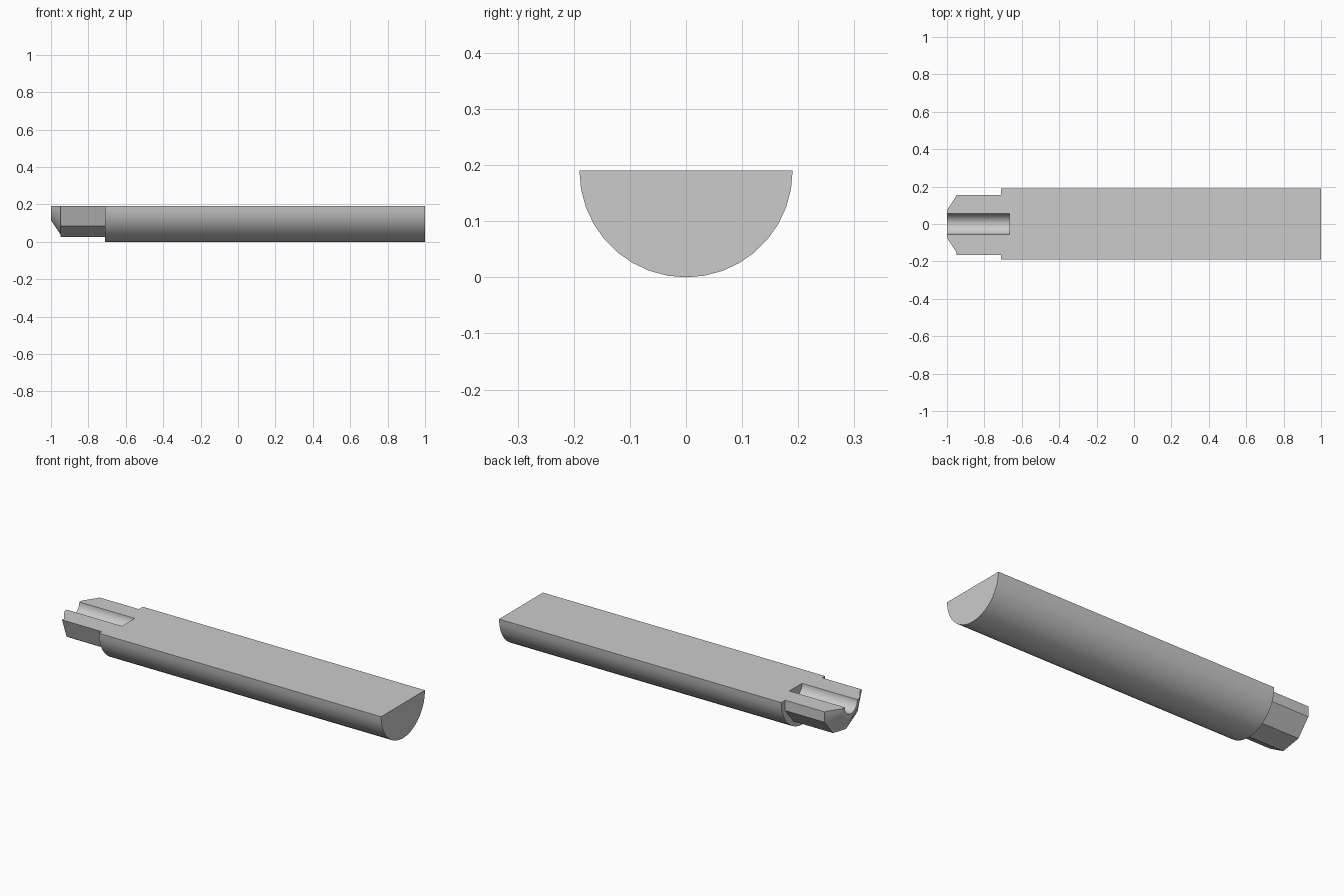
import bpy
import bmesh
from math import cos, sin, tau

cube = bpy.data.objects.get("Cube")
if cube:
    bpy.data.objects.remove(cube, do_unlink=True)

AXIS_Z = 0.19

grey = bpy.data.materials.new("plain_grey")
grey.use_nodes = True
grey.diffuse_color = (0.6, 0.6, 0.6, 1)
grey.node_tree.nodes["Principled BSDF"].inputs["Base Color"].default_value = grey.diffuse_color


def add_object(name, bm):
    bmesh.ops.recalc_face_normals(bm, faces=bm.faces)
    mesh = bpy.data.meshes.new(name)
    bm.to_mesh(mesh)
    bm.free()
    mesh.materials.append(grey)
    obj = bpy.data.objects.new(name, mesh)
    bpy.context.collection.objects.link(obj)
    return obj


def turned(name, profile, sides, start=0.0):
    """Closed solid around the x axis from (x, radius) pairs."""
    bm = bmesh.new()
    rings = []
    for x, r in profile:
        angles = [start + tau * i / sides for i in range(sides)]
        rings.append([bm.verts.new((x, r * cos(a), AXIS_Z - r * sin(a))) for a in angles])
    for a, b in zip(rings, rings[1:]):
        for i in range(sides):
            j = (i + 1) % sides
            bm.faces.new((a[i], a[j], b[j], b[i]))
    bm.faces.new(rings[0])
    bm.faces.new(rings[-1])
    return add_object(name, bm)


def combine(target, tool, operation):
    mod = target.modifiers.new("combine", "BOOLEAN")
    mod.operation = operation
    mod.solver = "EXACT"
    mod.object = tool
    bpy.context.view_layer.objects.active = target
    bpy.ops.object.modifier_apply(modifier=mod.name)
    bpy.data.objects.remove(tool, do_unlink=True)


# Round shaft, nine-sided collar and conical nose
body = turned("split_shaft", [(-0.71, 0.19), (1, 0.19)], 36)
collar = turned("collar", [(-0.95, 0.166), (-0.6, 0.166)], 9, tau / 18)
nose = turned("nose", [(-1, 0.075), (-0.95, 0.149), (-0.8, 0.149)], 36)
combine(body, collar, "UNION")
combine(body, nose, "UNION")

# Bore in the nose end
bore = turned("bore_cutter", [(-1.1, 0.055), (-0.665, 0.055)], 36)
combine(body, bore, "DIFFERENCE")

# Remove the upper half to leave the flat split face
bm = bmesh.new()
bmesh.ops.create_cube(bm, size=1)
bmesh.ops.scale(bm, vec=(3, 1, 1), verts=bm.verts)
bmesh.ops.translate(bm, vec=(0, 0, AXIS_Z + 0.5), verts=bm.verts)
combine(body, add_object("upper_half_cutter", bm), "DIFFERENCE")

# Smooth the round surfaces, keep edges crisp
for obj in bpy.context.selected_objects:
    obj.select_set(False)
body.select_set(True)
bpy.context.view_layer.objects.active = body
bpy.ops.object.shade_smooth_by_angle(angle=tau / 12)
